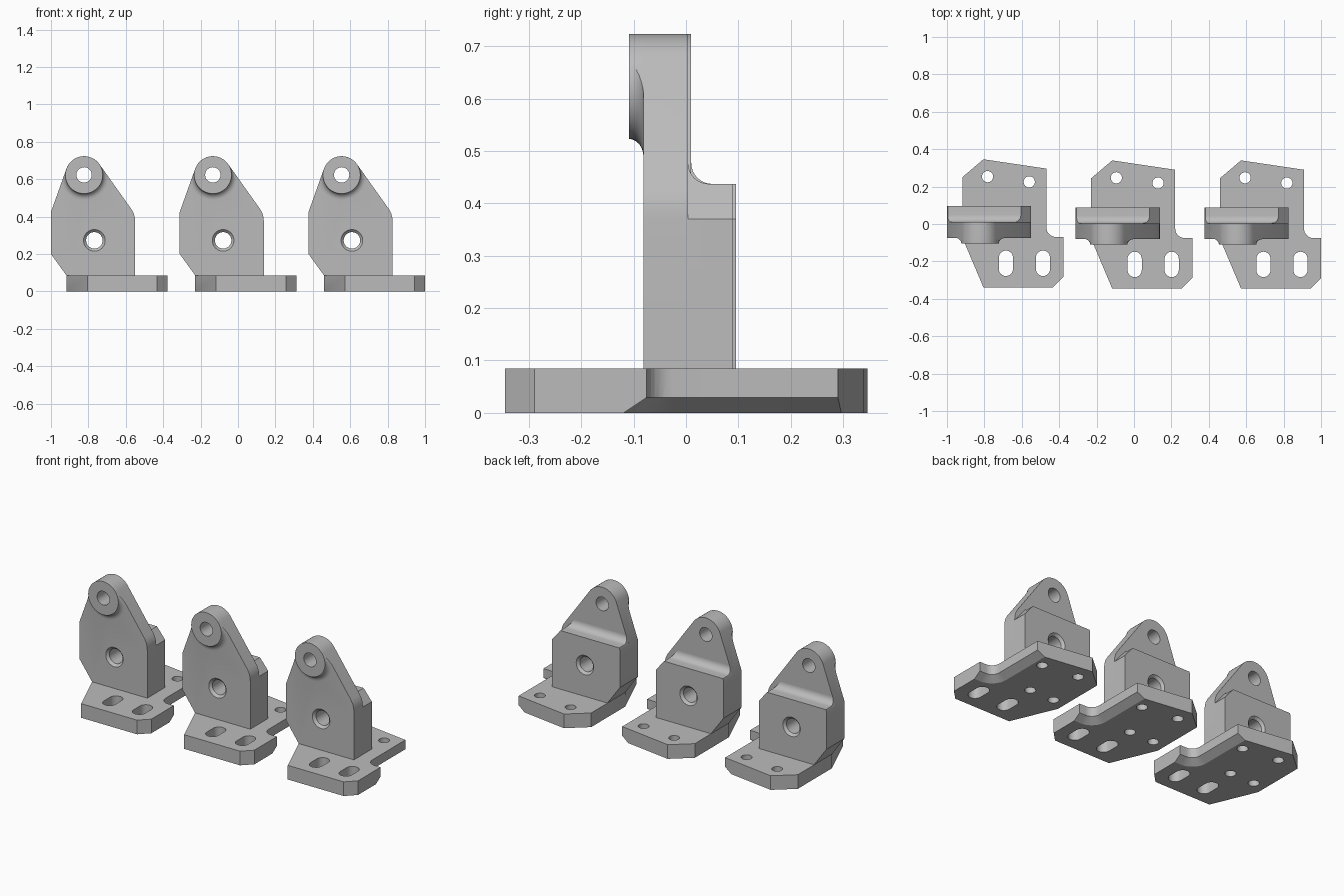
import bpy, bmesh, math
from mathutils import Vector

if "Cube" in bpy.data.objects:
    bpy.data.objects.remove(bpy.data.objects["Cube"])

grey = bpy.data.materials.new("machined_grey")
grey.diffuse_color = (0.5, 0.5, 0.5, 1)
grey.use_nodes = True
grey.node_tree.nodes["Principled BSDF"].inputs["Base Color"].default_value = grey.diffuse_color


def finish(name, bm):
    bmesh.ops.recalc_face_normals(bm, faces=bm.faces)
    me = bpy.data.meshes.new(name)
    bm.to_mesh(me)
    bm.free()
    me.materials.append(grey)
    ob = bpy.data.objects.new(name, me)
    bpy.context.collection.objects.link(ob)
    return ob


def prism(name, pts, axis, lo, hi):
    """Extrude a 2D outline along an axis."""
    put = {"x": lambda a, b, t: (t, a, b), "y": lambda a, b, t: (a, t, b),
           "z": lambda a, b, t: (a, b, t)}[axis]
    bm = bmesh.new()
    f = bm.faces.new([bm.verts.new(put(a, b, lo)) for a, b in pts])
    r = bmesh.ops.extrude_face_region(bm, geom=[f])
    shift = Vector(put(0, 0, hi - lo))
    bmesh.ops.translate(bm, vec=shift, verts=[v for v in r["geom"] if isinstance(v, bmesh.types.BMVert)])
    return finish(name, bm)


def lathe(name, prof, cx, cz, n=48):
    """Stack circles (radius, y) about an axis parallel to y."""
    bm = bmesh.new()
    rings = [[bm.verts.new((cx + r * math.cos(i * math.tau / n), y, cz + r * math.sin(i * math.tau / n)))
              for i in range(n)] for r, y in prof]
    for a, b in zip(rings, rings[1:]):
        for i in range(n):
            bm.faces.new((a[i], a[(i + 1) % n], b[(i + 1) % n], b[i]))
    bm.faces.new(rings[0])
    bm.faces.new(rings[-1])
    return finish(name, bm)


def arc(cx, cy, r, a0, a1, n):
    return [(cx + r * math.cos(math.radians(a0 + (a1 - a0) * i / n)),
             cy + r * math.sin(math.radians(a0 + (a1 - a0) * i / n))) for i in range(n + 1)]


def boolean(ob, tool, op):
    m = ob.modifiers.new(op, "BOOLEAN")
    m.operation, m.object, m.solver = op, tool, "EXACT"
    dg = bpy.context.evaluated_depsgraph_get()
    me = bpy.data.meshes.new_from_object(ob.evaluated_get(dg))
    ob.modifiers.clear()
    ob.data = me
    bpy.data.objects.remove(tool)
    return ob


# Base plate with a filleted notch on the right
notch = [(-0.377, -0.072)] + arc(-0.418, -0.022, 0.05, 270, 180, 8) + [(-0.468, 0.293)]
plate = prism("bracket", notch + [(-0.805, 0.343), (-0.918, 0.247), (-0.918, -0.075),
              (-0.805, -0.342), (-0.433, -0.342), (-0.377, -0.286)], "z", 0, 0.085)

# Undercut chamfer following the notch edge
path = [(-0.30, -0.072)] + notch[1:-1] + [(-0.468, 0.40)]
bm = bmesh.new()
rows = []
for i, p in enumerate(path):
    a, b = Vector(path[max(i - 1, 0)]), Vector(path[min(i + 1, len(path) - 1)])
    t = (b - a).normalized()
    if i in (1, len(path) - 2):
        t = Vector((-1, 0)) if i == 1 else Vector((0, 1))
    n = Vector((-t.y, t.x))
    rows.append([bm.verts.new((p[0] + n.x * d, p[1] + n.y * d, z))
                 for d, z in ((0.053, -0.006), (-0.010, 0.036), (-0.010, -0.006))])
for a, b in zip(rows, rows[1:]):
    for k in range(3):
        bm.faces.new((a[k], a[(k + 1) % 3], b[(k + 1) % 3], b[k]))
bm.faces.new(rows[0])
bm.faces.new(rows[-1])
# Keep the cutter on the outer side of the edge
c = Vector((-0.418, -0.022))
if (Vector(rows[4][0].co[:2]) - c).length < 0.05:
    for r, p in zip(rows, path):
        for v in r:
            v.co.x, v.co.y = 2 * p[0] - v.co.x, 2 * p[1] - v.co.y
boolean(plate, finish("undercut", bm), "DIFFERENCE")

# Upright outline, rounded around the pivot
HX, HZ, R = -0.823, 0.623, 0.1
outline = [(-0.917, 0.07), (-0.55, 0.07), (-0.55, 0.37), (-0.552, 0.395), (-0.558, 0.418), (-0.57, 0.44)]
outline += arc(HX, HZ, R, 36, 160, 28) + [(-1.0, 0.425), (-1.0, 0.2), (-0.917, 0.085)]
upright = prism("upright", outline, "y", -0.078, 0.007)

# Thick lower back with a concave step
side = [(0.0, 0.07), (0.092, 0.07), (0.092, 0.437)] + arc(0.047, 0.477, 0.04, 270, 180, 8) + [(0.0, 0.477)]
back = prism("back_step", side, "x", -1.1, -0.4)
lower = [(-0.917, 0.07), (-0.55, 0.07), (-0.55, 0.37), (-0.605, 0.437), (-0.638, 0.477), (-0.66, 0.5),
         (-0.973, 0.5), (-1.0, 0.425), (-1.0, 0.2), (-0.917, 0.085)]
boolean(back, prism("back_limit", lower, "y", -0.2, 0.2), "INTERSECT")
boolean(upright, back, "UNION")

# Pivot boss flaring into the front face
flare = [(R, -0.106)] + [(R + 0.035 - y, -0.106 + x) for y, x in
         [(0.035 * math.cos(math.radians(t)), 0.028 * math.sin(math.radians(t))) for t in range(0, 91, 15)]][1:]
boss = lathe("boss", flare + [(R + 0.035, -0.07)], HX, HZ)
boolean(boss, prism("boss_limit", outline, "y", -0.2, 0.2), "INTERSECT")
boolean(upright, boss, "UNION")
boolean(plate, upright, "UNION")

# Pivot hole and the countersunk lower hole
boolean(plate, lathe("pivot_hole", [(0.041, -0.3), (0.041, 0.3)], HX, HZ), "DIFFERENCE")
sink = [(0.072, -0.092), (0.044, -0.064), (0.044, 0.078), (0.072, 0.106)]
boolean(plate, lathe("lower_hole", sink, -0.768, 0.273), "DIFFERENCE")

# Bolt holes: two through, two blind underneath, and two slots
for x, y, top in ((-0.783, 0.25, 0.2), (-0.56, 0.222, 0.2), (-0.68, -0.02, 0.07), (-0.84, -0.02, 0.07)):
    boolean(plate, prism("bolt_hole", arc(x, y, 0.03, 0, 345, 23), "z", -0.1, top), "DIFFERENCE")
for x in (-0.685, -0.487):
    slot = arc(x, -0.183, 0.038, 0, 180, 12) + arc(x, -0.243, 0.038, 180, 360, 12)
    boolean(plate, prism("slot", slot, "z", -0.1, 0.2), "DIFFERENCE")

# Smooth the curves, then repeat the bracket three times
plate.data.materials.clear()
plate.data.materials.append(grey)
for p in plate.data.polygons:
    p.material_index = 0
bpy.context.view_layer.objects.active = plate
plate.select_set(True)
bpy.ops.object.shade_smooth_by_angle(angle=math.radians(25))
plate.name = "bracket_left"
plate.location.y = 0.003
for i, name in ((1, "bracket_middle"), (2, "bracket_right")):
    ob = plate.copy()
    ob.name = name
    ob.data = plate.data.copy()
    ob.location = (0.6885 * i, -0.003, 0)
    bpy.context.collection.objects.link(ob)
